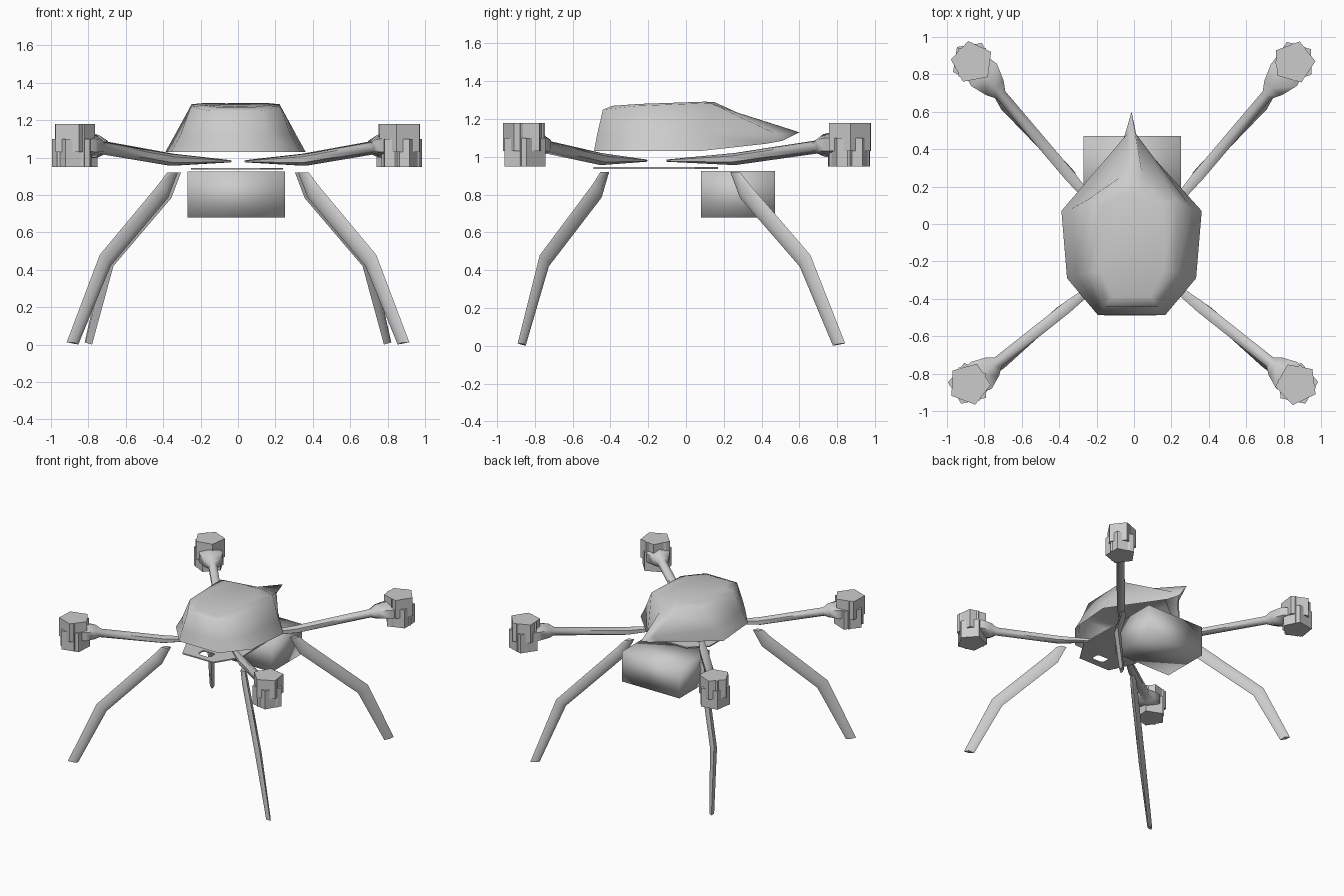
import bpy, bmesh, math
from mathutils import Vector

if "Cube" in bpy.data.objects:
    bpy.data.objects.remove(bpy.data.objects["Cube"])

def make(name, verts, faces, angle=60):
    me = bpy.data.meshes.new(name)
    me.from_pydata([tuple(v) for v in verts], [], faces)
    bm = bmesh.new()
    bm.from_mesh(me)
    bmesh.ops.recalc_face_normals(bm, faces=bm.faces)
    bm.to_mesh(me)
    bm.free()
    ob = bpy.data.objects.new(name, me)
    bpy.context.collection.objects.link(ob)
    bpy.ops.object.select_all(action='DESELECT')
    ob.select_set(True)
    bpy.context.view_layer.objects.active = ob
    bpy.ops.object.shade_smooth_by_angle(angle=math.radians(angle))
    return ob

def loft(name, rings, cap_start=True, cap_end=True, angle=60):
    n = len(rings[0])
    verts = [v for r in rings for v in r]
    faces = [(k*n+i, k*n+(i+1) % n, (k+1)*n+(i+1) % n, (k+1)*n+i)
             for k in range(len(rings)-1) for i in range(n)]
    if cap_start:
        faces.append(tuple(range(n)))
    if cap_end:
        faces.append(tuple(range((len(rings)-1)*n, len(rings)*n)))
    return make(name, verts, faces, angle)

def mirrored(half, shift=0.0):
    """Half outline from the centre nose point round to the rear, closed by mirroring."""
    other = [(-x, y, z) for x, y, z in reversed(half) if x > 0]
    return [(x+shift, y, z) for x, y, z in half + other]

# Canopy: teardrop shell, open underneath, with a pointed tail
base = [(0, .51, 1.085), (.05, .43, 1.07), (.375, .07, 1.03), (.345, -.29, 1.03), (.18, -.487, 1.03)]
mid = [(0, .60, 1.13), (.025, .48, 1.12), (.325, .08, 1.12), (.295, -.28, 1.12), (.165, -.47, 1.12)]
top = [(0, .27, 1.235), (.06, .25, 1.24), (.235, .13, 1.285), (.24, -.26, 1.27), (.14, -.44, 1.25)]
crown = [(0, .16, 1.285), (.05, .15, 1.29), (.16, .10, 1.292), (.17, -.25, 1.28), (.10, -.39, 1.27)]
loft("canopy", [mirrored(r, -.013) for r in (base, mid, top, crown)], cap_start=False, angle=80)

# Thin bottom plate with a small front slot
outer = [(.10, .17), (.23, .05), (.24, -.30), (.12, -.49), (-.16, -.49), (-.25, -.30), (-.25, .05), (-.12, .17)]
inner = [(.03, -.36), (.05, -.37), (.05, -.42), (.03, -.44), (-.04, -.44), (-.06, -.42), (-.06, -.37), (-.04, -.36)]
rings = [[(x, y, z) for x, y in o] for o, z in ((outer, .935), (outer, .945), (inner, .945), (inner, .935), (outer, .935))]
loft("bottom_plate", rings, False, False, 30)

# Battery box slung below the rear
box = [(-.27, .08), (.25, .08), (.25, .47), (-.27, .47)]
loft("battery_box", [[(x, y, z) for x, y in box] for z in (.68, .925)], angle=100)

def tube(name, path, sizes, sides=6):
    """Sweep a flattened section (in-plane, sideways half sizes) along a path."""
    rings = []
    pts = [Vector(p) for p in path]
    for i, p in enumerate(pts):
        t = (pts[min(i+1, len(pts)-1)] - pts[max(i-1, 0)]).normalized()
        side = t.cross(Vector((0, 0, 1))).normalized()
        up = side.cross(t)
        a, b = sizes[i]
        rings.append([p + up*a*math.cos(2*math.pi*k/sides) + side*b*math.sin(2*math.pi*k/sides)
                      for k in range(sides)])
    return loft(name, rings)

def pod(name, x, y, spin):
    """Motor pod: stacked, twisted low-sided prisms with jagged corners."""
    for part, sides, r, z0, z1, rot in (("upper", 5, .115, 1.03, 1.18, 0),
                                        ("lower", 5, .115, .95, 1.10, .6),
                                        ("core", 4, .105, .95, 1.18, .3)):
        rings = [[(x + r*math.cos(2*math.pi*k/sides + spin + rot),
                   y + r*math.sin(2*math.pi*k/sides + spin + rot), z) for k in range(sides)]
                 for z in (z0, z1)]
        loft(name + "_" + part, rings, angle=30)

for side, s in (("right", 1), ("left", -1)):
    for end, e, root, hub in (("front", -1, (.06, -.21), (.875, -.855)),
                              ("rear", 1, (.04, -.10), (.86, .865))):
        # Arm with flared motor collar
        path = []
        for f, z in ((0, .98), (.37, .988), (.82, 1.052), (.86, 1.06), (.93, 1.065), (1, 1.065)):
            path.append((s*(root[0]+(hub[0]-root[0])*f), root[1]+(hub[1]-root[1])*f, z))
        sizes = [(.006, .008), (.032, .035), (.035, .035), (.06, .07), (.07, .105), (.06, .08)]
        tube(f"{end}_{side}_arm", path, sizes)
        pod(f"{end}_{side}_motor", s*hub[0] - .005, hub[1], .4*s + .9*e)

        # Bent blade leg
        if end == "front":
            pts = [(.35, -.43, .915), (.40, -.47, .82), (.71, -.75, .45), (.885, -.87, .01)]
        else:
            pts = [(.33, .26, .915), (.38, .31, .82), (.69, .63, .45), (.80, .81, .01)]
        leg = tube(f"{end}_{side}_leg", [(s*x, y, z) for x, y, z in pts],
                   [(.045, .022), (.05, .026), (.048, .026), (.042, .018)], 4)
        # Cut ends level
        for v in leg.data.vertices:
            if v.index < 4:
                v.co.z = .92
            elif v.index >= 12:
                v.co.z = max(0.0, min(v.co.z, .012))
